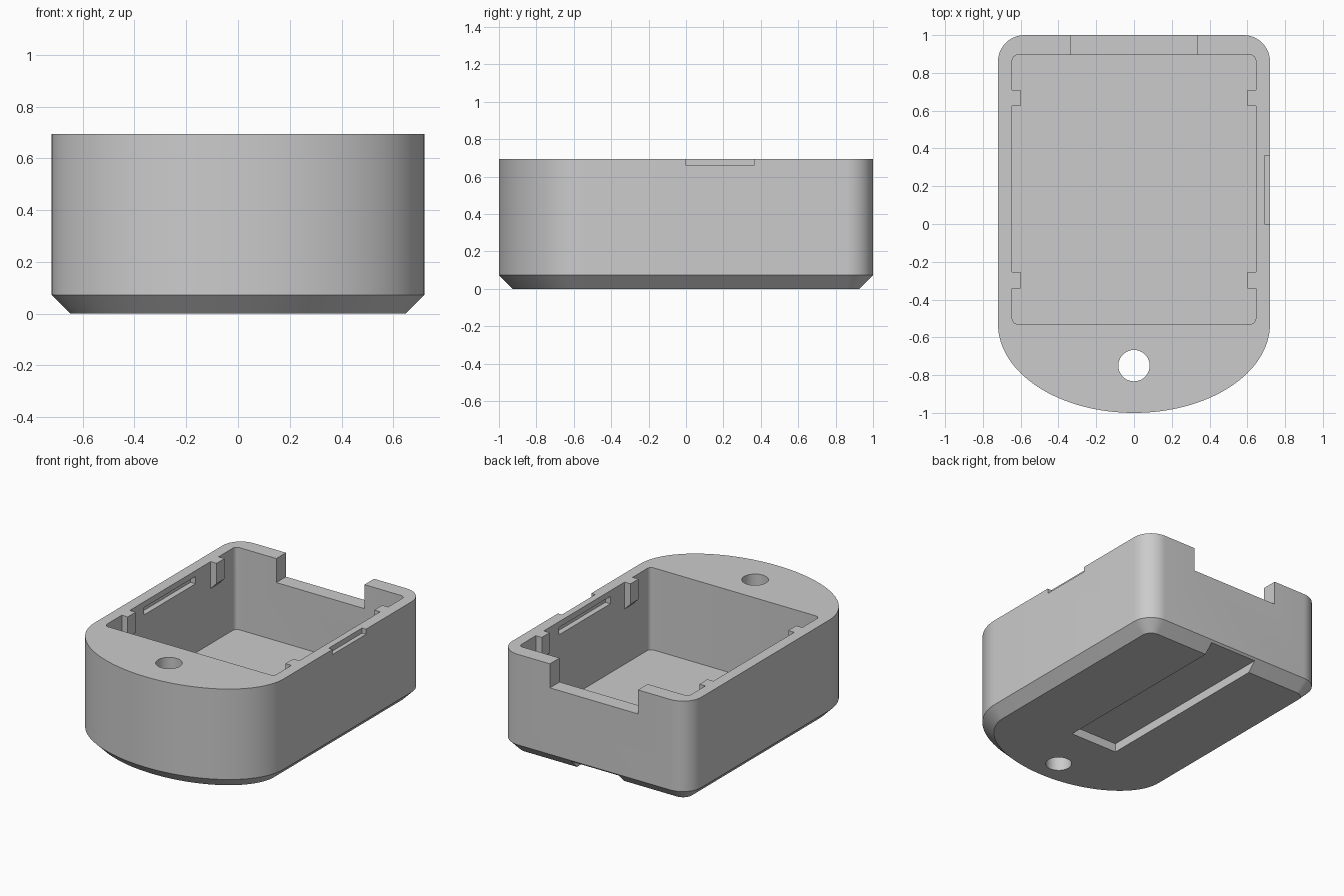
import bpy, bmesh, math
from mathutils import Vector

if "Cube" in bpy.data.objects:
    bpy.data.objects.remove(bpy.data.objects["Cube"])

grey = bpy.data.materials.new("grey plastic")
grey.use_nodes = True
colour = (0.6, 0.6, 0.6, 1)
grey.diffuse_color = colour
grey.node_tree.nodes["Principled BSDF"].inputs["Base Color"].default_value = colour

HEIGHT, HALF_W, WALL_X = 0.695, 0.72, 0.645
SLOT_Y = 0.18


def arc(cx, cy, rx, ry, start, end, steps):
    """Points along an elliptical arc, each with its outward normal."""
    out = []
    for i in range(steps + 1):
        a = math.radians(start + (end - start) * i / steps)
        normal = Vector((math.cos(a) / rx, math.sin(a) / ry)).normalized()
        out.append((Vector((cx + rx * math.cos(a), cy + ry * math.sin(a))), normal))
    return out


def rounded_rect(x, y0, y1, r):
    return (arc(x - r, y1 - r, r, r, 0, 90, 6) + arc(r - x, y1 - r, r, r, 90, 180, 6)
            + arc(r - x, y0 + r, r, r, 180, 270, 6) + arc(x - r, y0 + r, r, r, 270, 360, 6))


def loft(name, outline, levels):
    """Stack the outline at (height, inset) levels and cap both ends."""
    bm = bmesh.new()
    rings = [[bm.verts.new((*(p - n * inset), z)) for p, n in outline] for z, inset in levels]
    count = len(outline)
    for low, high in zip(rings, rings[1:]):
        for i in range(count):
            j = (i + 1) % count
            bm.faces.new((low[i], low[j], high[j], high[i]))
    bm.faces.new(rings[0][::-1])
    bm.faces.new(rings[-1])
    return finish(name, bm)


def finish(name, bm):
    bmesh.ops.recalc_face_normals(bm, faces=bm.faces)
    mesh = bpy.data.meshes.new(name)
    bm.to_mesh(mesh)
    bm.free()
    mesh.materials.append(grey)
    obj = bpy.data.objects.new(name, mesh)
    bpy.context.collection.objects.link(obj)
    return obj


def box(name, x0, x1, y0, y1, z0, z1):
    bm = bmesh.new()
    bmesh.ops.create_cube(bm, size=1)
    for v in bm.verts:
        v.co = ((x0 + x1) / 2 + v.co.x * (x1 - x0),
                (y0 + y1) / 2 + v.co.y * (y1 - y0),
                (z0 + z1) / 2 + v.co.z * (z1 - z0))
    return finish(name, bm)


# Case: straight sides, rounded back corners, elliptical front, chamfered base
r = 0.14
outline = (arc(HALF_W - r, 1 - r, r, r, 0, 90, 12) + arc(r - HALF_W, 1 - r, r, r, 90, 180, 12)
           + arc(0, -0.53, HALF_W, 0.47, 180, 360, 64))
case = loft("case", outline, [(0, 0.073), (0.073, 0), (HEIGHT, 0)])

# Cutters: cavity, cord hole, back notch, underside recess, side slots
cutters = [
    loft("cavity_cutter", rounded_rect(WALL_X, -0.53, 0.895, 0.03), [(0.13, 0), (1, 0)]),
    loft("cord_hole_cutter", arc(0, -0.75, 0.083, 0.083, 0, 350, 35), [(-0.1, 0), (1, 0)]),
    box("back_notch_cutter", -0.335, 0.335, 0.85, 1.1, 0.53, 1),
    box("base_recess_cutter", -0.18, 0.18, -0.4, 1.1, -0.1, 0.06),
]
for side in (-1, 1):
    cutters.append(box("pry_slot_cutter", side * 0.69, side * 0.8,
                       SLOT_Y - 0.18, SLOT_Y + 0.183, 0.66, 1))
    cutters.append(box("latch_groove_cutter", side * 0.6, side * 0.683,
                       SLOT_Y - 0.28, SLOT_Y + 0.28, 0.605, 0.655))

bpy.context.view_layer.objects.active = case
for cutter in cutters:
    cutter.hide_render = True
    mod = case.modifiers.new(cutter.name, "BOOLEAN")
    mod.operation = "DIFFERENCE"
    mod.solver = "EXACT"
    mod.object = cutter
    bpy.ops.object.modifier_apply(modifier=mod.name)
for cutter in cutters:
    bpy.data.objects.remove(cutter)

bpy.ops.object.select_all(action="DESELECT")
case.select_set(True)
bpy.ops.object.shade_smooth_by_angle(angle=math.radians(25))

# Guide ribs on the inner side walls, tapered underneath
for side, side_name in ((1, "left"), (-1, "right")):
    for y, end_name in ((-0.298, "front"), (0.667, "back")):
        rib = box(f"{end_name}_{side_name}_rib", side * 0.6, side * WALL_X,
                  y - 0.043, y + 0.043, 0.51, HEIGHT)
        for v in rib.data.vertices:
            if v.co.z < 0.6 and abs(v.co.x) < 0.62:
                v.co.z += 0.045
